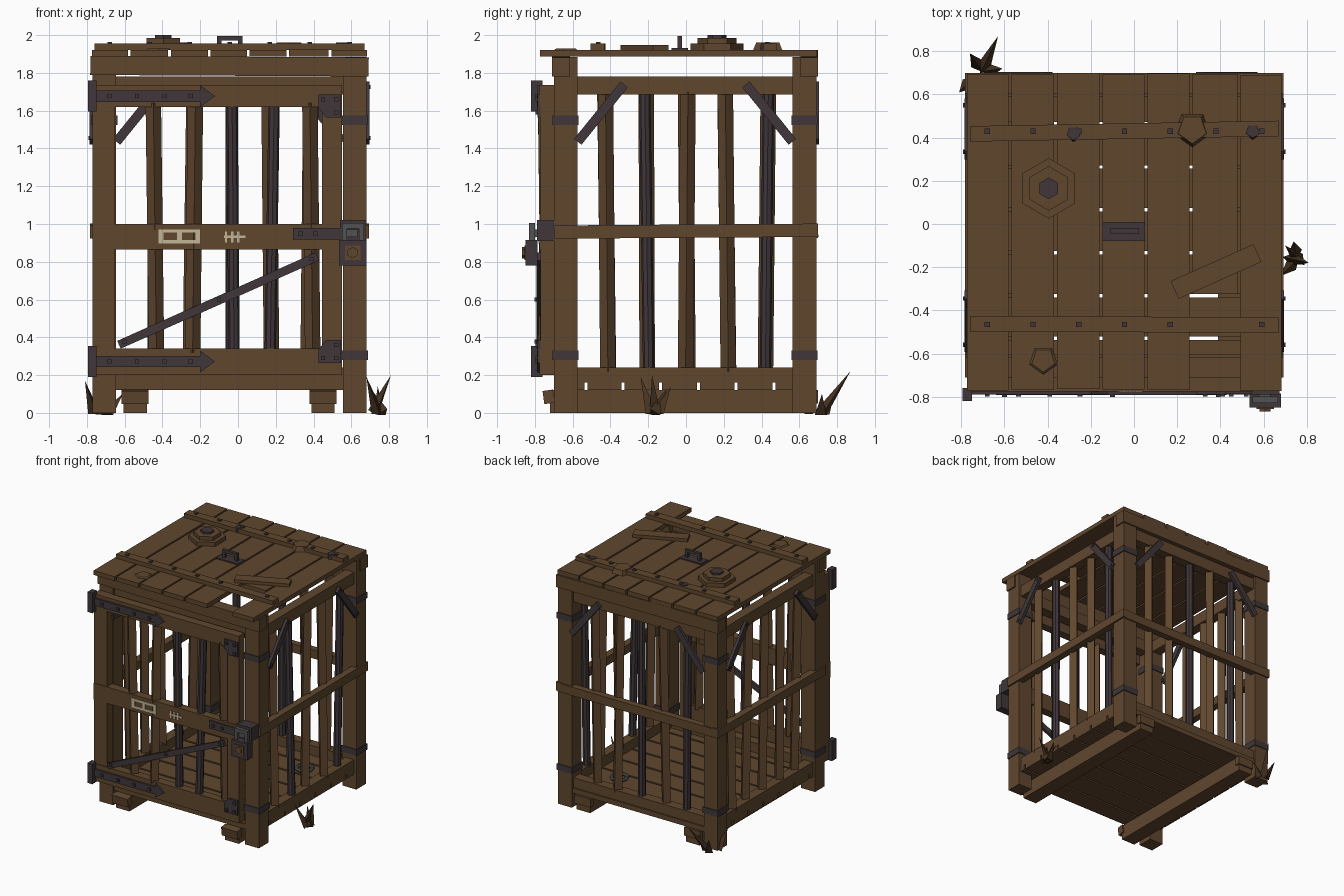
import bpy, bmesh, math, random
from mathutils import Vector, Matrix

random.seed(4)
if "Cube" in bpy.data.objects:
    bpy.data.objects.remove(bpy.data.objects["Cube"])


def material(name, rgb):
    m = bpy.data.materials.new(name)
    m.use_nodes = True
    m.diffuse_color = (*rgb, 1)
    m.node_tree.nodes["Principled BSDF"].inputs["Base Color"].default_value = (*rgb, 1)
    return m


WOOD = material("brown wood", (0.115, 0.062, 0.027))
IRON = material("dark iron", (0.05, 0.037, 0.04))
STEEL = material("grey steel", (0.085, 0.085, 0.085))
PAINT = material("cream paint", (0.55, 0.47, 0.31))
SPLINTER = material("dark splinter wood", (0.06, 0.033, 0.015))


def finish(name, bm, mat):
    bmesh.ops.recalc_face_normals(bm, faces=bm.faces)
    me = bpy.data.meshes.new(name)
    bm.to_mesh(me)
    bm.free()
    me.materials.append(mat)
    ob = bpy.data.objects.new(name, me)
    bpy.context.collection.objects.link(ob)
    return ob


def box(name, x, y, z, mat=WOOD, turn=0, axis="Y"):
    """Box from (low, high) pairs, turned about its own centre."""
    bm = bmesh.new()
    mid = Vector([(a + b) / 2 for a, b in (x, y, z)])
    size = [b - a for a, b in (x, y, z)]
    m = (Matrix.Translation(mid) @ Matrix.Rotation(math.radians(turn), 4, axis)
         @ Matrix.Diagonal((*size, 1)))
    bmesh.ops.create_cube(bm, size=1, matrix=m)
    return finish(name, bm, mat)


def rod(name, a, b, r, mat=WOOD, sides=6, r2=None, spin=0):
    """Prism or cone running from point a to point b."""
    a, b = Vector(a), Vector(b)
    d = b - a
    bm = bmesh.new()
    m = (Matrix.Translation((a + b) / 2) @ d.to_track_quat("Z", "Y").to_matrix().to_4x4()
         @ Matrix.Rotation(math.radians(spin), 4, "Z"))
    bmesh.ops.create_cone(bm, cap_ends=True, segments=sides, radius1=r,
                          radius2=r if r2 is None else r2, depth=d.length, matrix=m)
    return finish(name, bm, mat)


def plate(name, points, y, mat):
    """Flat outline in x and z, given thickness along y."""
    bm = bmesh.new()
    f = bm.faces.new([bm.verts.new((px, y[0], pz)) for px, pz in points])
    new = bmesh.ops.extrude_face_region(bm, geom=[f])["geom"]
    bmesh.ops.translate(bm, vec=(0, y[1] - y[0], 0),
                        verts=[v for v in new if isinstance(v, bmesh.types.BMVert)])
    return finish(name, bm, mat)


def bolt(x, z, y=-0.785):
    box("door_bolt", (x - .011, x + .011), (y - .008, y + .008), (z - .011, z + .011), IRON)


X0, X1, Y0, Y1 = -0.77, 0.68, -0.70, 0.69   # outer faces of the frame
P = 0.125                                   # post thickness
CX, CY = (X0 + X1) / 2, (Y0 + Y1) / 2

# Corner posts with iron bands
for x in (X0, X1 - P):
    for y in (Y0, Y1 - P):
        box("corner_post", (x, x + P), (y, y + P), (0, 1.885))
        for z in (.28, 1.525):
            box("post_band", (x - .007, x + P + .007), (y - .007, y + P + .007),
                (z, z + .05), IRON)

# Floor boards and skids
edges = [Y0, -.53, -.333, -.134, .065, .264, .465, Y1]
for a, b in zip(edges, edges[1:]):
    box("floor_board", (X0 + .02, X1 - .02), (a + .008, b - .008), (.12, .16))
for x in (-.545, .45):
    box("skid", (x - .062, x + .062), (-.72, .69), (0, .12))
    box("skid_cap", (x - .072, x + .072), (-.755, -.70), (.05, .12), turn=8, axis="X")
    box("skid_cap", (x - .072, x + .072), (.66, .70), (.05, .12))

# Frame rails on every side
for z in ((.16, .24), (1.685, 1.78)):
    for x in (X0 + .02, X1 - .1):
        box("side_rail", (x, x + .08), (Y0 + P, Y1 - P), z)
    for y in (Y0 + .015, Y1 - .1):
        box("cross_rail", (X0 + P, X1 - P), (y, y + .08), z)
for x in (X0 - .013, X1 - .045):
    box("side_middle_rail", (x, x + .058), (Y0, Y1 + .01), (.927, .997), turn=.4, axis="X")
box("back_middle_rail", (X0, X1), (Y1 - .045, Y1 + .01), (.927, .997))
for y in (Y0 - .01, Y1 - .085):
    box("roof_fascia", (X0 - .012, X1 + .012), (y, y + .095), (1.785, 1.886),
        turn=.3)


# Bars
def bar(x, y, z0, z1, iron):
    lean = random.uniform(-.012, .012)
    a, b = (x - lean, y - lean, z0), (x + lean, y + lean, z1)
    if iron:
        rod("iron_bar", a, b, .03, IRON, 8)
    else:
        rod("wooden_bar", a, b, .041, WOOD, 4, spin=45)


for i in range(5):
    y = -.42 + .212 * i
    bar(X1 - .065, y, .22, 1.70, i in (1, 4))
    bar(X0 + .065, y, .22, 1.70, False)
    x = -.45 + .207 * i
    bar(x, Y1 - .065, .22, 1.70, i in (0, 2))
    bar(x + .01, -.735, .32, 1.64, i in (2, 3))

# Iron corner braces on the sides and back
for s in (-1, 1):
    for x in (X0 - .004, X1 + .004):
        y = CY + s * .445
        box("side_brace", (x - .012, x + .012), (y - .195, y + .195), (1.562, 1.612),
            IRON, turn=-s * 51, axis="X")
        for dy, z in ((.555, 1.455), (.34, 1.725)):
            y = CY + s * dy
            box("brace_bolt", (x - .018, x + .018), (y - .01, y + .01), (z - .01, z + .01), IRON)
    x = CX + s * .475
    box("back_brace", (x - .195, x + .195), (Y1 - .008, Y1 + .014), (1.562, 1.612),
        IRON, turn=s * 51)

# Door frame
D = (-.77, -.70)
for x in ((X0, -.65), (.445, .55)):
    box("door_stile", x, D, (.2, 1.735))
for z in ((.2, .34), (.865, 1.0), (1.62, 1.735)):
    box("door_rail", (X0, .55), (-.775, -.705), z)
box("door_diagonal", (-.68, .47), (-.792, -.77), (.572, .617), IRON, turn=-24)
for x, z in ((-.6, .378), (-.1, .6), (.39, .815)):
    bolt(x, z, -.794)

# Strap hinges and corner plates
for z in (.272, 1.677):
    plate("hinge_strap", [(-.76, z - .03), (-.2, z - .03), (-.2, z - .057), (-.122, z),
                          (-.2, z + .057), (-.2, z + .03), (-.76, z + .03)], (-.79, -.77), IRON)
    box("hinge_knuckle", (-.795, -.75), (-.82, -.76), (z - .082, z + .082), IRON)
    for x in (-.68, -.535, -.39, -.25):
        bolt(x, z, -.792)
for z, s in ((.325, -1), (1.625, 1)):
    plate("door_corner_plate", [(.425, z + s * .06), (.425, z - s * .01), (.465, z - s * .06),
                                (.545, z - s * .06), (.545, z + s * .06)], (-.787, -.77), IRON)
    for x, dz in ((.45, .035), (.52, .035), (.52, -.035)):
        bolt(x, z + s * dz, -.79)

# Hasp and padlock
box("hasp_strap", (.29, .55), (-.79, -.77), (.917, .98), IRON)
box("hasp_plate", (.54, .675), (-.79, -.70), (.91, 1.02), IRON)
for x in (.33, .41):
    bolt(x, .948, -.792)
for x in (.55, .64):
    box("padlock_shackle", (x, x + .026), (-.83, -.8), (.9, 1.0), STEEL)
box("padlock_shackle_top", (.55, .666), (-.83, -.8), (.975, 1.005), STEEL)
box("hasp_staple", (.578, .632), (-.81, -.785), (.93, .97), STEEL)
box("padlock_body", (.535, .68), (-.85, -.785), (.78, .915), IRON)
box("padlock_face", (.567, .648), (-.856, -.848), (.81, .885), WOOD)
rod("padlock_boss", (.607, -.868, .848), (.607, -.85, .848), .03, WOOD, 6)

# Painted marks on the door's middle rail
M = (-.781, -.774)
for z in (.896, .954):
    box("painted_frame", (-.42, -.2), M, (z, z + .018), PAINT)
for x in (-.42, -.322, -.225):
    box("painted_frame", (x, x + .025), M, (.896, .972), PAINT)
for x in (-.07, -.038, -.006):
    box("painted_stroke", (x, x + .013), M, (.902, .96), PAINT)
box("painted_stroke", (-.075, .04), M, (.925, .938), PAINT)

# Roof boards, the sixth one broken off at the front
seams = [-.78, -.575, -.363, -.153, .055, .264, .487, .69]
for i, (a, b) in enumerate(zip(seams, seams[1:])):
    front = -.325 if i == 5 else -.775 + random.uniform(0, .012)
    box("roof_board", (a + .007, b - .007), (front, .70 - random.uniform(0, .01)), (1.886, 1.922))
for y, t in ((.43, 1), (-.465, -.3)):
    box("roof_batten", (-.76, .67), (y - .036, y + .036), (1.92, 1.955), turn=t, axis="Z")
    for i in range(7):
        if y > 0 or i != 5:
            x = -.68 + .212 * i
            box("batten_bolt", (x - .012, x + .012), (y - .012, y + .012), (1.95, 1.964), IRON)
box("loose_board", (.17, .59), (-.265, -.175), (1.922, 1.947), turn=24, axis="Z")

# Stepped hexagonal boss on the roof
for r, z0, z1, m in ((.14, 1.92, 1.955, WOOD), (.103, 1.955, 1.985, WOOD), (.05, 1.985, 2.0, IRON)):
    rod("roof_boss", (-.395, .165, z0), (-.395, .165, z1), r, m, 6)

# Lifting handle
box("handle_plate", (-.145, .052), (-.078, .01), (1.92, 1.932), IRON)
for x in (-.112, .0):
    box("handle_leg", (x, x + .024), (-.045, -.022), (1.93, 1.995), IRON)
box("handle_grip", (-.112, .024), (-.045, -.022), (1.972, 1.995), IRON)

# Split patches on the roof
for x, y, r, m in ((.27, .44, .085, WOOD), (-.42, -.63, .07, WOOD), (-.28, .42, .04, IRON),
                   (.55, .43, .04, IRON)):
    rod("roof_patch", (x, y, 1.92), (x, y, 1.93 if y < 0 else 1.96), r, m, 5, r * .8)

# Splinters at the foot of the cage
for a, b in (((-.70, .72, 0), (-.63, .87, .22)), ((-.72, .73, 0), (-.76, .79, .13)),
             ((-.76, .66, 0), (-.81, .61, .17)), ((-.68, .71, 0), (-.61, .72, .1)),
             ((.72, -.16, 0), (.81, -.18, .2)), ((.74, -.18, 0), (.68, -.24, .19)),
             ((.75, -.14, 0), (.74, -.08, .14)), ((.77, -.17, 0), (.70, -.1, .13))):
    rod("splinter", a, b, .035, SPLINTER, 3, 0)

# Shackle ring lying on the floor
bpy.ops.mesh.primitive_torus_add(major_segments=12, minor_segments=6, major_radius=.06,
                                 minor_radius=.014, location=(.36, .35, .175))
ring = bpy.context.object
ring.name = "floor_ring"
ring.data.materials.append(STEEL)
